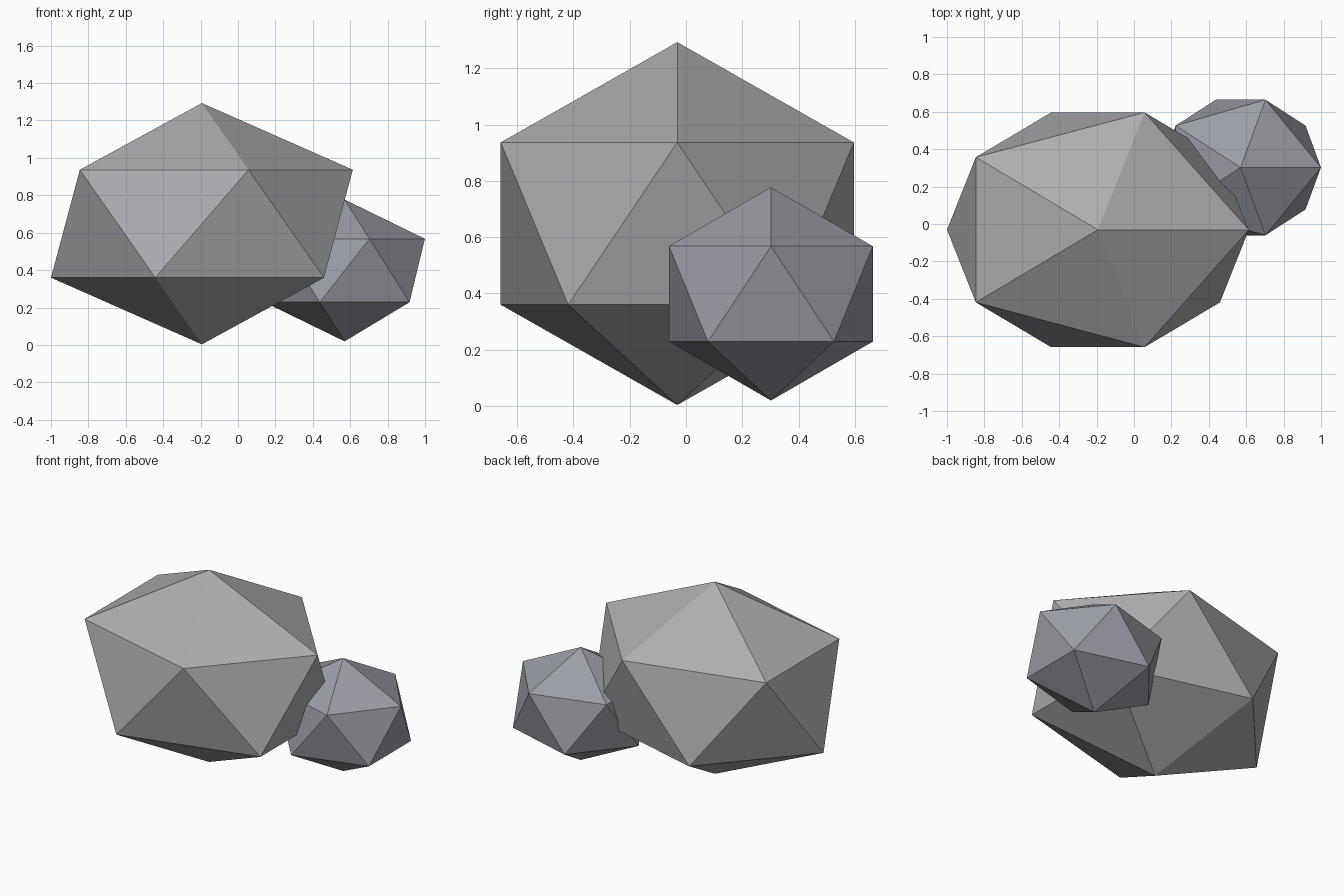
import bpy

if "Cube" in bpy.data.objects:
    bpy.data.objects.remove(bpy.data.objects["Cube"])


def rock(name, center, radii, color):
    # Low-poly boulder: a stretched, flat-shaded icosahedron
    bpy.ops.mesh.primitive_ico_sphere_add(subdivisions=1, radius=1, location=center)
    ob = bpy.context.object
    ob.name = name
    ob.scale = radii
    bpy.ops.object.transform_apply(location=False, rotation=False, scale=True)
    bpy.ops.object.shade_flat()
    mat = bpy.data.materials.new(name + "_stone")
    mat.diffuse_color = (*color, 1)
    mat.use_nodes = True
    mat.node_tree.nodes["Principled BSDF"].inputs["Base Color"].default_value = mat.diffuse_color
    ob.data.materials.append(mat)
    return ob


# Main boulder
rock("large_rock", (-0.193, -0.031, 0.648), (0.902, 0.738, 0.645), (0.42, 0.42, 0.44))
# Smaller boulder leaning into its back right side
rock("small_rock", (0.57, 0.302, 0.398), (0.48, 0.426, 0.379), (0.33, 0.34, 0.38))
